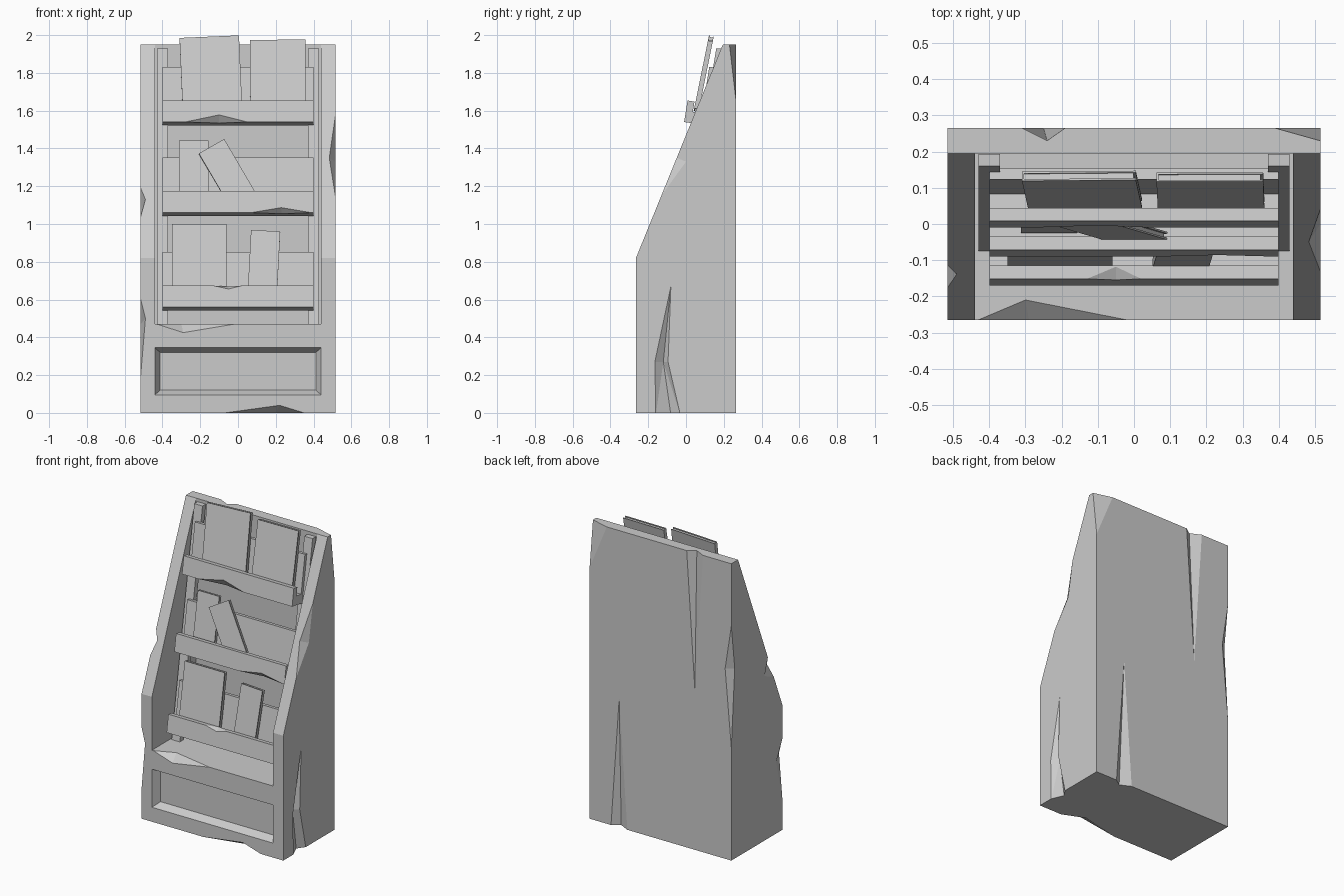
import bpy, bmesh, math
from mathutils import Matrix, Vector

cube = bpy.data.objects.get("Cube")
if cube:
    bpy.data.objects.remove(cube, do_unlink=True)

grey = bpy.data.materials.new("plain_grey")
grey.use_nodes = True
tone = (0.6, 0.6, 0.6, 1)
grey.diffuse_color = tone
grey.node_tree.nodes["Principled BSDF"].inputs["Base Color"].default_value = tone

W, D, H = 0.515, 0.265, 1.95      # half width, half depth, height
KNEE, LIP = 0.82, 0.195           # start of the slope, back edge of the slope
LEAN = 0.16                       # backward lean of the racks


def finish(name, bm):
    bmesh.ops.recalc_face_normals(bm, faces=bm.faces)
    mesh = bpy.data.meshes.new(name)
    bm.to_mesh(mesh)
    bm.free()
    mesh.materials.append(grey)
    obj = bpy.data.objects.new(name, mesh)
    bpy.context.collection.objects.link(obj)
    return obj


def prism(name, profile, x0, x1):
    """Extrude a (y, z) outline along x."""
    bm = bmesh.new()
    face = bm.faces.new([bm.verts.new((x0, y, z)) for y, z in profile])
    new = bmesh.ops.extrude_face_region(bm, geom=[face])["geom"]
    bmesh.ops.translate(bm, vec=(x1 - x0, 0, 0),
                        verts=[v for v in new if isinstance(v, bmesh.types.BMVert)])
    return finish(name, bm)


def hull(points):
    bm = bmesh.new()
    for p in points:
        bm.verts.new(p)
    out = bmesh.ops.convex_hull(bm, input=bm.verts)
    junk = {g for g in out["geom_interior"] if isinstance(g, bmesh.types.BMVert)}
    bmesh.ops.delete(bm, geom=list(junk), context="VERTS")
    return finish("cutter", bm)


def cut(obj, cutter):
    """Subtract the cutter, keep the result and drop the cutter."""
    cutter.hide_render = True
    mod = obj.modifiers.new("cut", "BOOLEAN")
    mod.operation, mod.solver, mod.object = "DIFFERENCE", "EXACT", cutter
    graph = bpy.context.evaluated_depsgraph_get()
    mesh = bpy.data.meshes.new_from_object(obj.evaluated_get(graph))
    obj.modifiers.clear()
    obj.data = mesh
    bpy.data.objects.remove(cutter, do_unlink=True)


def chip(obj, p, q, a, b):
    """Break a shard off edge p-q, reaching a and b on the two faces."""
    p, q, a, b = map(Vector, (p, q, a, b))
    mid = (p + q) / 2
    cut(obj, hull([p, q, a, b, mid - ((a - mid) + (b - mid)) * 0.8]))


def slope(z):
    return -D + (z - KNEE) * (LIP + D) / (H - KNEE)


# Cabinet body with open rack bay and drawer panel recess
cabinet = prism("cabinet", [(-D, 0), (-D, KNEE), (LIP, H), (D, H), (D, 0)], -W, W)
cut(cabinet, prism("cutter", [(-0.5, 0.47), (LIP, 0.47), (LIP, 2.2), (-0.5, 2.2)], -0.44, 0.44))
cut(cabinet, hull([(s * w, y, z) for s in (-1, 1) for w, y, lo, hi in
                   ((0.44, -D, 0.095, 0.345), (0.412, -D + 0.05, 0.12, 0.32),
                    (0.452, -D - 0.02, 0.085, 0.355)) for z in (lo, hi)]))

# Broken edges on the cabinet
chip(cabinet, (-0.07, -D, 0), (0.35, -D, 0), (0.22, -D, 0.04), (0.2, -0.2, 0))
chip(cabinet, (-0.43, -D, 0.47), (-0.02, -D, 0.47), (-0.29, -D, 0.425), (-0.3, -0.21, 0.47))
chip(cabinet, (-W, -D, 0.2), (-W, -D, 0.6), (-0.49, -D, 0.5), (-W, -0.2, 0.47))
chip(cabinet, (-W, slope(1.04), 1.04), (-W, slope(1.19), 1.19),
     (-0.49, slope(1.13), 1.13), (-W, -0.08, 1.08))
chip(cabinet, (W, slope(1.15), 1.15), (W, slope(1.57), 1.57),
     (0.483, slope(1.35), 1.35), (W, 0, 1.33))
chip(cabinet, (-W, D, 0.74), (-W, D, 1.54), (-0.47, D, 1.25), (-W, 0.23, 1.25))
cut(cabinet, hull([(0.39, D, H), (W, 0.23, H), (W, D, 1.65), (W + 0.1, D + 0.1, H + 0.1)]))

# Long cracks: rim outline on a face, swept outward, with a deep valley
rim = [(-0.08, 0.67), (-0.165, 0.27), (-0.16, -0.01), (-0.03, -0.01), (-0.095, 0.27)]
valley = [(-0.12, 0.27), (-0.08, -0.01)]
for part in ((0, 1, 4), (1, 2, 3, 4)):
    low = valley[:1] if len(part) == 3 else valley
    cut(cabinet, hull([(x, *rim[i]) for i in part for x in (W, W + 0.02)] +
                      [(W - 0.035, *v) for v in low]))
for x, end, tip in ((-0.25, H + 0.01, 1.05), (0.3, -0.01, 0.85)):
    cut(cabinet, hull([(x + dx, y, end) for dx in (-0.06, 0.06) for y in (D, D + 0.02)] +
                      [(x, D, tip), (x, D + 0.02, tip), (x + 0.01, D - 0.035, end)]))

# Leaning posts at the sides of the bay
for side, s in (("right", -1), ("left", 1)):
    prism(side + "_post", [(-0.075, 0.47), (-0.04, 0.47), (0.194, 1.93), (0.16, 1.93)],
          s * 0.37, s * 0.43)

# Leaning racks: front board, floor and tall back board in one section
section = [(0, 0), (0, 0.115), (0.037, 0.115), (0.037, 0.06), (0.085, 0.06),
           (0.085, 0.31), (0.115, 0.31), (0.115, 0)]
tilt = Matrix.Rotation(-LEAN, 4, "X")
racks = {}
for label, y, z in (("bottom", -0.17, 0.56), ("middle", -0.09, 1.06), ("top", -0.01, 1.54)):
    outline = [(tilt @ Vector((0, u, v)) + Vector((0, y, z))).yz for u, v in section]
    racks[label] = prism(label + "_rack", outline, -0.4, 0.4)


def rack_chip(label, y, z, x0, x1, xm, edge, reach):
    place = Matrix.Translation((0, y, z)) @ tilt
    chip(racks[label], *[place @ Vector(p) for p in (
        (x0, 0, edge), (x1, 0, edge), (xm, 0, edge + reach), (xm, 0.034, edge))])


# Chipped rack boards
rack_chip("top", -0.01, 1.54, -0.28, 0.05, -0.1, 0, 0.038)
rack_chip("middle", -0.09, 1.06, 0.07, 0.39, 0.23, 0, 0.027)
rack_chip("bottom", -0.17, 0.56, -0.13, 0.02, -0.05, 0.115, -0.018)


def book(name, x, y, z, w, h, t=0.026, roll=0, lean=0.2):
    """Two covers, a spine and a recessed page block; origin at bottom centre front."""
    c, r = 0.005, 0.007
    bm = bmesh.new()
    boxes = [((0, c / 2, h / 2), (w, c, h)), ((0, t - c / 2, h / 2), (w, c, h)),
             ((c / 2 - w / 2, t / 2, h / 2), (c, t - 2 * c, h)),
             ((c / 2 - r / 2, t / 2, h / 2), (w - c - r, t - 2 * c, h - 2 * r))]
    for centre, size in boxes:
        bmesh.ops.create_cube(bm, size=1, matrix=Matrix.Translation(centre) @
                              Matrix.Diagonal((*size, 1)))
    bm.transform(Matrix.Translation((x, y, z)) @ Matrix.Rotation(-lean, 4, "X") @
                 Matrix.Rotation(math.radians(roll), 4, "Y"))
    return finish(name, bm)


# Books standing in the racks
book("top_wide_book", -0.135, 0.042, 1.605, 0.315, 0.395, roll=-2.5)
book("top_second_book", 0.213, 0.042, 1.605, 0.295, 0.378, roll=-0.5)
book("middle_upright_book", -0.235, -0.025, 1.12, 0.155, 0.327, t=0.022, lean=0.17)
book("middle_slanted_book", 0.025, -0.05, 1.13, 0.155, 0.33, t=0.022, roll=-30, lean=0.17)
book("bottom_wide_book", -0.205, -0.118, 0.62, 0.29, 0.385, lean=0.17)
book("bottom_small_book", 0.128, -0.125, 0.62, 0.155, 0.35, roll=3, lean=0.17)
